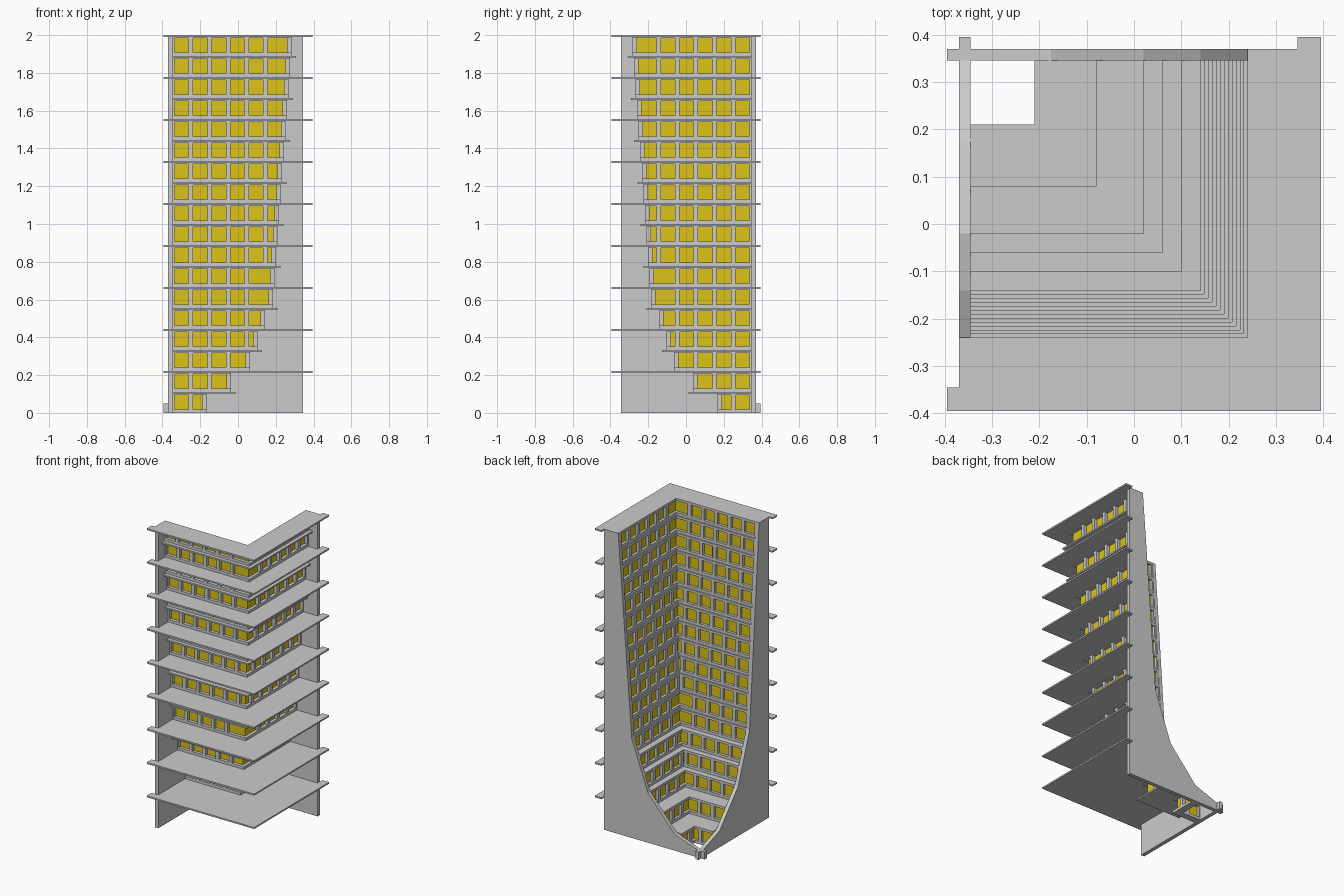
import bpy, bmesh

if "Cube" in bpy.data.objects:
    bpy.data.objects.remove(bpy.data.objects["Cube"])

E = 0.345          # inner faces of the end walls / outer reach of the wings
R = 0.395          # overall half width
N = 18             # storeys
H = 2.0 / N        # storey height
SLAB = 0.01
DEPTH = 0.044      # thickness of the window wall
PITCH, WIN, X0 = 0.0985, 0.075, -0.336

# inner face of each storey: flares out quickly at the bottom, nearly straight above
INNER = [-0.21, -0.08, 0.02, 0.06, 0.10, 0.14]
INNER += [0.14 + 0.1 * k / 12 for k in range(1, 13)]


def prism(bm, pts, axis_pts):
    """Solid between two matching rings of points."""
    lo = [bm.verts.new(p) for p in pts]
    hi = [bm.verts.new(p) for p in axis_pts]
    n = len(lo)
    bm.faces.new(lo)
    bm.faces.new(hi)
    for i in range(n):
        j = (i + 1) % n
        bm.faces.new((lo[i], lo[j], hi[j], hi[i]))


def flat(bm, ring, z0, z1):
    prism(bm, [(x, y, z0) for x, y in ring], [(x, y, z1) for x, y in ring])


def l_ring(o, i):
    """L-shaped plan, corner at +x -y, outer edge o and inner edge i."""
    return [(-E, -o), (o, -o), (o, E), (i, E), (i, -i), (-E, -i)]


def post(bm, x0, x1, o, i, z0, z1):
    """Upright in the front wing and its mirror image in the side wing."""
    ring = [(x0, -o), (x1, -o), (x1, -i), (x0, -i)]
    flat(bm, ring, z0, z1)
    flat(bm, [(-y, -x) for x, y in ring], z0, z1)


def finish(bm, name, mat=None):
    bmesh.ops.recalc_face_normals(bm, faces=bm.faces)
    me = bpy.data.meshes.new(name)
    bm.to_mesh(me)
    bm.free()
    ob = bpy.data.objects.new(name, me)
    bpy.context.collection.objects.link(ob)
    if mat:
        me.materials.append(mat)
    return ob


yellow = bpy.data.materials.new("yellow_glass")
yellow.diffuse_color = (0.72, 0.55, 0.01, 1)
yellow.use_nodes = True
yellow.node_tree.nodes["Principled BSDF"].inputs["Base Color"].default_value = yellow.diffuse_color

frames, glass, balconies, ledges = (bmesh.new() for _ in range(4))

for s, i in enumerate(INNER):
    o = i + DEPTH
    z0, z1 = s * H, (s + 1) * H - SLAB
    sill, head = z0 + 0.018, z1 - 0.006
    pane = o - 0.021

    # sill and lintel bands
    flat(frames, l_ring(o, i), z0, sill)
    flat(frames, l_ring(o, i), head, z1)

    # continuous glass behind the mullions
    flat(glass, l_ring(pane, pane - 0.005), sill, head)

    # mullions, left out where the corner pane would become too narrow
    post(frames, -E, X0, o, i, sill, head)
    x = X0 + WIN
    while x + PITCH - WIN + 0.02 < pane:
        post(frames, x, x + PITCH - WIN, o, i, sill, head)
        x += PITCH

    # floor above: wide balcony on every second storey, narrow ledge between
    if s % 2:
        ring = [(-R, -R), (R, -R), (R, R), (E, R), (E, E), (i, E),
                (i, -i), (-E, -i), (-E, -E), (-R, -E)]
        flat(balconies, ring, z1, z1 + SLAB)
    else:
        flat(ledges, l_ring(INNER[s + 1] + DEPTH + 0.024, i), z1, z1 + SLAB)

finish(frames, "window_frames")
finish(glass, "window_glass", yellow)
finish(balconies, "balcony_slabs")
finish(ledges, "ledge_slabs")

# flared end walls, crossing at the low back corner
profile = [(E, 0), (E, 2), (0.24, 2), (0.14, 0.66), (0.02, 0.33),
           (-0.175, 0.11), (-E, 0.05), (-R, 0.05), (-R, 0)]
back = bmesh.new()
prism(back, [(x, E, z) for x, z in profile], [(x, 0.37, z) for x, z in profile])
finish(back, "back_end_wall")
left = bmesh.new()
prism(left, [(-E, -x, z) for x, z in profile], [(-0.37, -x, z) for x, z in profile])
finish(left, "left_end_wall")
